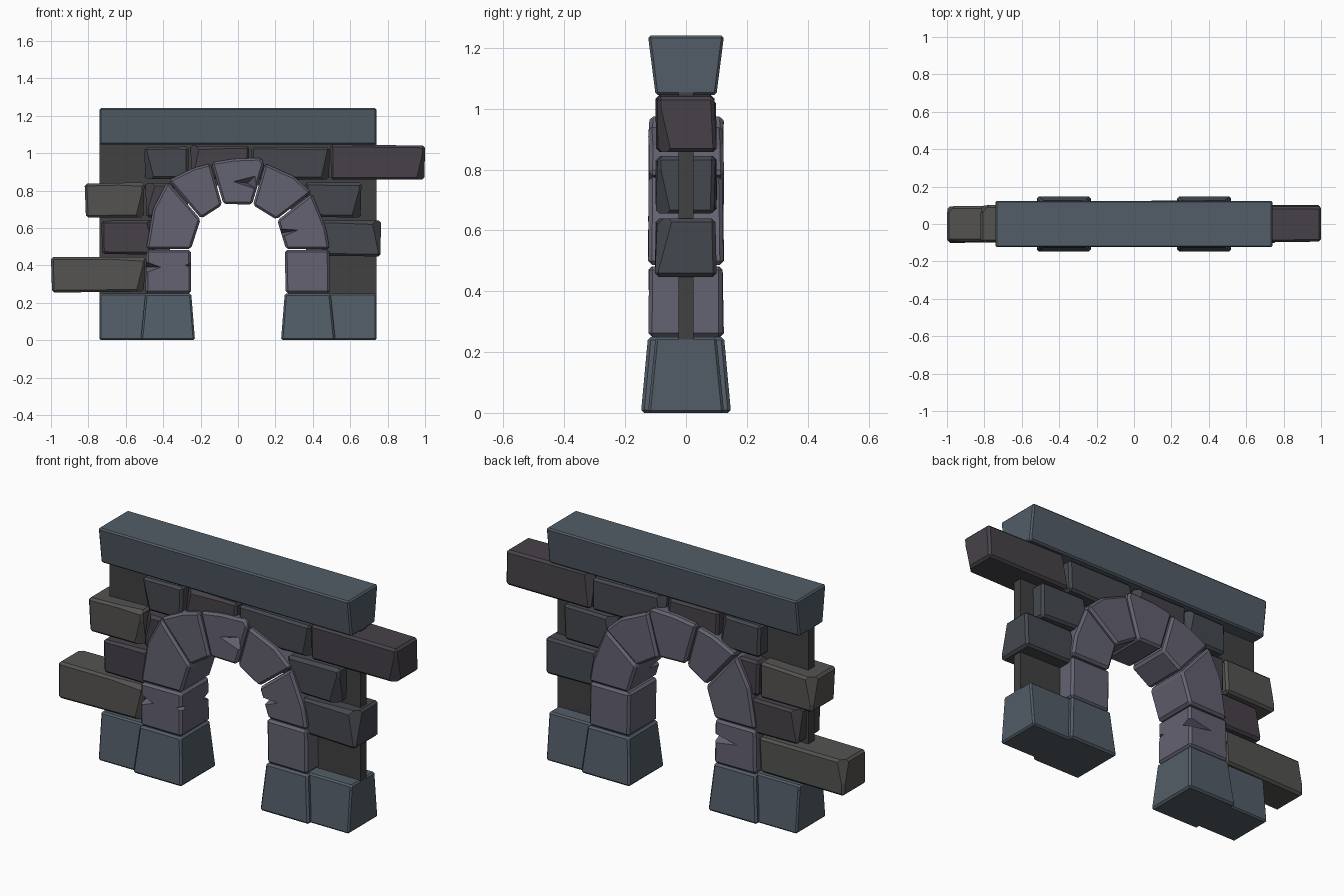
import bpy, bmesh, random
from mathutils import Vector

if "Cube" in bpy.data.objects:
    bpy.data.objects.remove(bpy.data.objects["Cube"])

random.seed(7)


def material(name, rgb):
    m = bpy.data.materials.new(name)
    m.diffuse_color = (*rgb, 1)
    m.use_nodes = True
    m.node_tree.nodes["Principled BSDF"].inputs["Base Color"].default_value = m.diffuse_color
    return m


SLATE = material("slate", (0.085, 0.11, 0.135))
ARCH = material("arch_stone", (0.125, 0.122, 0.165))
BLUE = material("blue_brick", (0.058, 0.064, 0.076))
PURPLE = material("purple_brick", (0.062, 0.054, 0.066))
GREY = material("grey_brick", (0.088, 0.086, 0.082))
CORE = material("core", (0.052, 0.052, 0.052))


def finish(name, bm, mat):
    bmesh.ops.recalc_face_normals(bm, faces=bm.faces)
    me = bpy.data.meshes.new(name)
    bm.to_mesh(me)
    bm.free()
    ob = bpy.data.objects.new(name, me)
    bpy.context.collection.objects.link(ob)
    if mat:
        me.materials.append(mat)
    return ob


def prism(outline, d_low, d_high, bevel=0.0, jitter=0.0):
    """xz outline extruded both ways in y; half depth runs from d_low to d_high"""
    bm = bmesh.new()
    z0, z1 = min(p[1] for p in outline), max(p[1] for p in outline)
    rings = []
    for s in (-1, 1):
        ring = []
        for x, z in outline:
            d = d_low + (d_high - d_low) * (z - z0) / (z1 - z0)
            ring.append(bm.verts.new((x, s * (d - random.random() * jitter), z)))
        rings.append(ring)
    a, b = rings
    bm.faces.new(a)
    bm.faces.new(b[::-1])
    n = len(a)
    for i in range(n):
        j = (i + 1) % n
        bm.faces.new((a[j], a[i], b[i], b[j]))
    bmesh.ops.recalc_face_normals(bm, faces=bm.faces)
    if bevel:
        bmesh.ops.bevel(bm, geom=bm.edges[:], offset=bevel, segments=1,
                        profile=0.5, affect='EDGES', clamp_overlap=True)
    return bm


def chip(bm, corner, normal, depth):
    """slice a flat facet off a corner or edge"""
    n = Vector(normal).normalized()
    geom = bm.verts[:] + bm.edges[:] + bm.faces[:]
    cut = bmesh.ops.bisect_plane(bm, geom=geom, plane_co=Vector(corner) - n * depth,
                                 plane_no=n, clear_outer=True)
    edges = [e for e in cut["geom_cut"] if isinstance(e, bmesh.types.BMEdge)]
    if edges:
        bmesh.ops.holes_fill(bm, edges=edges, sides=0)


def rect(x0, x1, z0, z1):
    return [(x0, z0), (x1, z0), (x1, z1), (x0, z1)]


# Capping beam and low wall plinths
finish("top_beam", prism(rect(-0.74, 0.74, 1.045, 1.24), 0.10, 0.125, 0.008), SLATE)
for side, s in (("left", -1), ("right", 1)):
    finish(side + "_wall_plinth",
           prism(rect(*sorted((s * 0.74, s * 0.38)), 0, 0.25), 0.125, 0.10, 0.008), SLATE)
    # Flared foot under each side of the arch
    foot = [(s * 0.52, 0), (s * 0.23, 0), (s * 0.25, 0.25), (s * 0.495, 0.25)]
    finish(side + "_arch_foot", prism(foot, 0.148, 0.125, 0.01), SLATE)

# Thin core wall behind the bricks, open under the arch
core = [(0.74, 0.2), (0.74, 1.07)]
inner = [(0.06, 0.85), (0.25, 0.76), (0.36, 0.55), (0.38, 0.2)]
outline = core + [(-x, z) for x, z in core[::-1]] + [(-x, z) for x, z in inner[::-1]] + inner
finish("core_wall", prism(outline, 0.025, 0.025), CORE)

# Rough bricks: x0, x1, z0, z1, material, side of the worn end
BRICKS = [
    (-1.00, -0.495, 0.25, 0.45, GREY, 1),
    (-0.73, -0.44, 0.455, 0.645, PURPLE, 1),
    (0.44, 0.765, 0.445, 0.64, BLUE, 1),
    (-0.82, -0.50, 0.65, 0.845, GREY, 1),
    (-0.495, -0.34, 0.655, 0.845, PURPLE, -1),
    (0.36, 0.66, 0.65, 0.845, BLUE, 1),
    (-0.50, -0.265, 0.855, 1.04, BLUE, -1),
    (-0.255, 0.06, 0.855, 1.04, PURPLE, -1),
    (0.07, 0.49, 0.855, 1.04, BLUE, 1),
    (0.495, 1.00, 0.85, 1.05, PURPLE, 1),
]
for i, (x0, x1, z0, z1, mat, s) in enumerate(BRICKS):
    j = lambda: random.random() * 0.01
    pts = [(x0 + j(), z0 + j()), (x1 - j(), z0 + j()), (x1, z1 - j()), (x0, z1 - j())]
    bm = prism(pts, 0.103, 0.103, 0.012, 0.012)
    xe = x1 if s > 0 else x0
    chip(bm, (xe, -0.1, (z0 + z1) / 2), (s, -1, random.choice((-0.25, 0.25))), 0.022)
    chip(bm, (x0 + x1 - xe, 0.1, (z0 + z1) / 2), (-s, 1, 0.2), 0.02)
    chip(bm, ((x0 + x1) / 2, -0.1, z1), (random.uniform(-0.06, 0.06), -1, 1), 0.014)
    finish(f"brick_{i + 1}", bm, mat)

# Arch stones, from the left foot round to the right foot
STONES = {
    "left_jamb": [(-0.495, 0.25), (-0.25, 0.25), (-0.252, 0.482), (-0.49, 0.482)],
    "left_springer": [(-0.49, 0.487), (-0.252, 0.487), (-0.20, 0.645), (-0.377, 0.85),
                      (-0.455, 0.70)],
    "left_haunch": [(-0.373, 0.855), (-0.197, 0.65), (-0.085, 0.722), (-0.147, 0.945),
                    (-0.24, 0.92)],
    "keystone": [(-0.142, 0.95), (-0.078, 0.728), (0.075, 0.725), (0.14, 0.945),
                 (0.12, 0.975), (-0.02, 0.97)],
    "right_haunch": [(0.145, 0.945), (0.08, 0.722), (0.205, 0.645), (0.393, 0.79),
                     (0.30, 0.875)],
    "right_springer": [(0.395, 0.785), (0.21, 0.64), (0.257, 0.487), (0.49, 0.487),
                       (0.47, 0.60)],
    "right_jamb": [(0.25, 0.482), (0.255, 0.25), (0.492, 0.25), (0.488, 0.482)],
}
stones = {n: finish(n, prism(p, 0.125, 0.125, 0.012, 0.006), ARCH) for n, p in STONES.items()}

# Wedge-shaped cracks cut into the arch stones
CRACKS = [
    ("keystone", (-0.04, -0.135, 0.85), (0.10, -0.135, 0.885), (0.11, -0.135, 0.80), (0.05, -0.06, 0.84)),
    ("right_springer", (0.33, -0.135, 0.59), (0.19, -0.135, 0.60), (0.19, -0.135, 0.53), (0.19, 0.03, 0.565)),
    ("left_jamb", (-0.40, -0.135, 0.39), (-0.51, -0.135, 0.43), (-0.51, -0.135, 0.35), (-0.51, -0.02, 0.39)),
    ("left_jamb", (-0.42, 0.135, 0.38), (-0.23, 0.135, 0.42), (-0.23, 0.135, 0.35), (-0.23, 0.06, 0.385)),
    ("left_jamb", (-0.29, -0.135, 0.40), (-0.23, -0.14, 0.43), (-0.23, -0.135, 0.37), (-0.23, -0.04, 0.40)),
]
for i, (target, *pts) in enumerate(CRACKS):
    bm = bmesh.new()
    bmesh.ops.convex_hull(bm, input=[bm.verts.new(p) for p in pts])
    cutter = finish(f"crack_cutter_{i + 1}", bm, None)
    cutter.hide_render = True
    cutter.hide_set(True)
    mod = stones[target].modifiers.new("crack", 'BOOLEAN')
    mod.operation = 'DIFFERENCE'
    mod.solver = 'EXACT'
    mod.object = cutter
